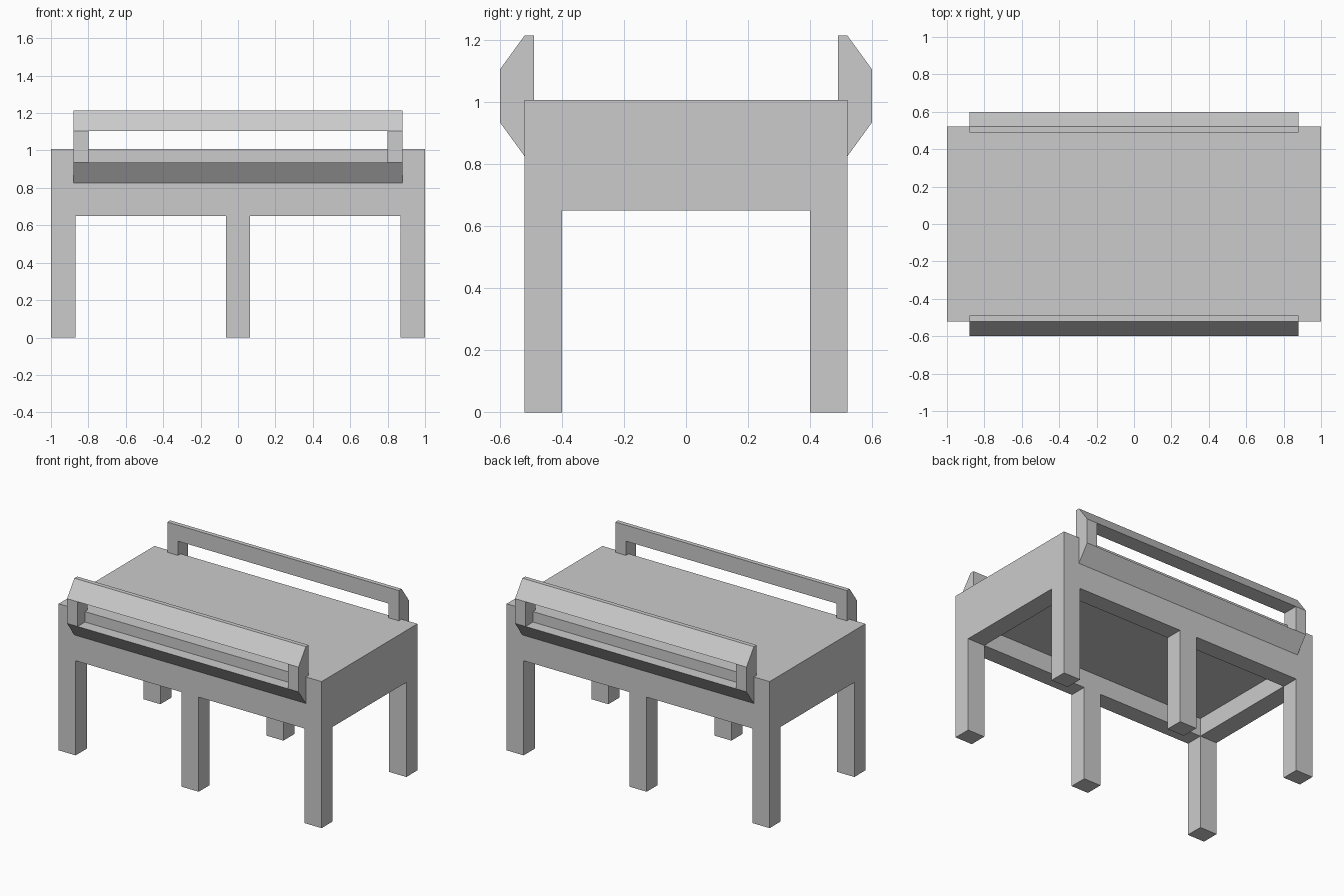
import bpy
import bmesh

if "Cube" in bpy.data.objects:
    bpy.data.objects.remove(bpy.data.objects["Cube"])

grey = bpy.data.materials.new("plain grey")
grey.diffuse_color = (0.6, 0.6, 0.6, 1)
grey.use_nodes = True
grey.node_tree.nodes["Principled BSDF"].inputs["Base Color"].default_value = grey.diffuse_color

X, Y = 1.0, 0.52                 # half sizes of the table
LEG_X, LEG_Y = 0.13, 0.12        # leg and apron thickness
APRON_Z, SEAM_Z, TOP_Z = 0.65, 0.775, 1.007


def finish(name, bm):
    bmesh.ops.recalc_face_normals(bm, faces=bm.faces[:])
    mesh = bpy.data.meshes.new(name)
    bm.to_mesh(mesh)
    bm.free()
    mesh.materials.append(grey)
    obj = bpy.data.objects.new(name, mesh)
    bpy.context.collection.objects.link(obj)
    return obj


def prism(bm, profile, x0, x1):
    """Extrude a (y, z) profile along x."""
    face = bm.faces.new([bm.verts.new((x0, y, z)) for y, z in profile])
    ext = bmesh.ops.extrude_face_region(bm, geom=[face])
    verts = [v for v in ext["geom"] if isinstance(v, bmesh.types.BMVert)]
    bmesh.ops.translate(bm, verts=verts, vec=(x1 - x0, 0, 0))


def box(name, x0, x1, y0, y1, z0, z1):
    bm = bmesh.new()
    prism(bm, [(y0, z0), (y1, z0), (y1, z1), (y0, z1)], x0, x1)
    return finish(name, bm)


# Solid upper slab
box("top_slab", -X, X, -Y, Y, SEAM_Z, TOP_Z)

# Apron frame, open underneath
for s, side in ((-1, "front"), (1, "back")):
    y0, y1 = sorted((s * Y, s * (Y - LEG_Y)))
    box(side + "_apron", -X, X, y0, y1, APRON_Z, SEAM_Z)
    # Three legs on each long side
    for x, place in ((-X, "left"), (-LEG_X / 2, "middle"), (X - LEG_X, "right")):
        box(f"{side}_{place}_leg", x, x + LEG_X, y0, y1, 0, APRON_Z)
for s, side in ((-1, "left"), (1, "right")):
    x0, x1 = sorted((s * X, s * (X - LEG_X)))
    box(side + "_apron", x0, x1, -Y + LEG_Y, Y - LEG_Y, APRON_Z, SEAM_Z)

# Bevelled guard rails: upper bar, lower bar and two end posts
RAIL_X, POST_X = 0.88, 0.80
IN, MID, OUT = 0.49, 0.52, 0.60
LOW, OPEN_LOW, OPEN_HIGH, HIGH = 0.825, 0.935, 1.105, 1.215
upper = [(IN, OPEN_HIGH), (OUT, OPEN_HIGH), (MID, HIGH), (IN, HIGH)]
lower = [(MID, LOW), (OUT, OPEN_LOW), (MID, OPEN_LOW)]
post = [(MID, OPEN_LOW), (OUT, OPEN_LOW), (OUT, OPEN_HIGH),
        (IN, OPEN_HIGH), (IN, TOP_Z), (MID, TOP_Z)]
for s, side in ((-1, "front"), (1, "back")):
    bm = bmesh.new()
    for profile, x0, x1 in ((upper, -RAIL_X, RAIL_X), (lower, -RAIL_X, RAIL_X),
                            (post, -RAIL_X, -POST_X), (post, POST_X, RAIL_X)):
        prism(bm, [(s * y, z) for y, z in profile], x0, x1)
    # Join the bars and posts, dropping the faces hidden between them
    finish(side + "_guard_rail", bm)
